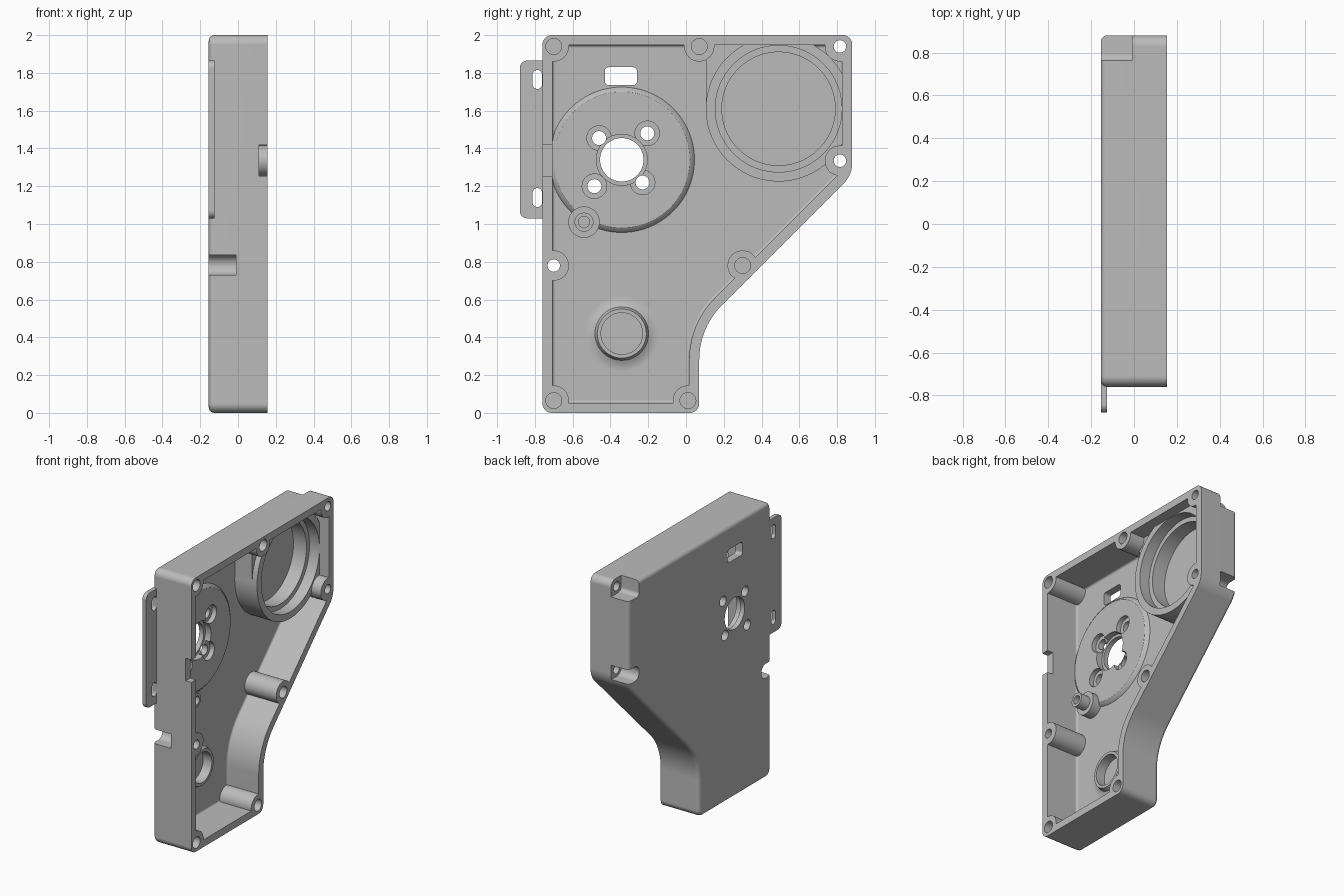
import bpy, bmesh, math
from mathutils import Vector

cube = bpy.data.objects.get("Cube")
if cube:
    bpy.data.objects.remove(cube, do_unlink=True)

grey = bpy.data.materials.new("plain_grey")
grey.use_nodes = True
grey.diffuse_color = (0.5, 0.5, 0.5, 1)
grey.node_tree.nodes["Principled BSDF"].inputs["Base Color"].default_value = (0.5, 0.5, 0.5, 1)


def make(name, bm):
    bmesh.ops.recalc_face_normals(bm, faces=bm.faces[:])
    mesh = bpy.data.meshes.new(name)
    bm.to_mesh(mesh)
    bm.free()
    obj = bpy.data.objects.new(name, mesh)
    bpy.context.collection.objects.link(obj)
    return obj


def rounded(corners, steps=10):
    """Outline in (y, z) with a radius at every corner."""
    out = []
    for i, (y, z, r) in enumerate(corners):
        p = Vector((y, z))
        a = (Vector(corners[i - 1][:2]) - p).normalized()
        b = (Vector(corners[(i + 1) % len(corners)][:2]) - p).normalized()
        half = a.angle(b) / 2
        centre = p + (a + b).normalized() * r / math.sin(half)
        s = (p + a * r / math.tan(half) - centre).normalized()
        e = (p + b * r / math.tan(half) - centre).normalized()
        out += [centre + s.slerp(e, k / steps).normalized() * r for k in range(steps + 1)]
    return out


def prism(name, outline, x0, x1, bevel=0):
    """Extrude an outline along x, rounding the edges at x0."""
    bm = bmesh.new()
    base = bm.faces.new([bm.verts.new((x0, p[0], p[1])) for p in outline])
    ext = bmesh.ops.extrude_face_region(bm, geom=[base], use_keep_orig=True)
    for v in ext["geom"]:
        if isinstance(v, bmesh.types.BMVert):
            v.co.x = x1
    bmesh.ops.recalc_face_normals(bm, faces=bm.faces[:])
    if bevel:
        edges = [e for e in bm.edges if all(abs(v.co.x - x0) < 1e-5 for v in e.verts)]
        bmesh.ops.bevel(bm, geom=edges, offset=bevel, segments=5, profile=0.5,
                        affect='EDGES', clamp_overlap=False)
    return make(name, bm)


def box(name, y0, y1, z0, z1, x0, x1, r=0.02):
    return prism(name, rounded([(y0, z0, r), (y1, z0, r), (y1, z1, r), (y0, z1, r)], 6), x0, x1)


def lathe(name, y, z, profile, n=48):
    """Solid of revolution along x from (x, radius) pairs."""
    bm = bmesh.new()
    turns = [2 * math.pi * k / n for k in range(n)]
    rings = [[bm.verts.new((x, y + r * math.cos(t), z + r * math.sin(t))) for t in turns]
             for x, r in profile]
    for lo, hi in zip(rings, rings[1:]):
        for k in range(n):
            bm.faces.new((lo[k], lo[(k + 1) % n], hi[(k + 1) % n], hi[k]))
    bm.faces.new(rings[0])
    bm.faces.new(rings[-1])
    return make(name, bm)


def cut(target, tool):
    """Subtract the tool from the target and discard it."""
    mod = target.modifiers.new("cut", 'BOOLEAN')
    mod.operation = 'DIFFERENCE'
    mod.solver = 'EXACT'
    mod.object = tool
    bpy.context.view_layer.update()
    dg = bpy.context.evaluated_depsgraph_get()
    mesh = bpy.data.meshes.new_from_object(target.evaluated_get(dg))
    target.modifiers.clear()
    target.data = mesh
    bpy.data.objects.remove(tool, do_unlink=True)


def finish(obj):
    obj.data.materials.clear()
    obj.data.materials.append(grey)
    bpy.ops.object.select_all(action='DESELECT')
    obj.select_set(True)
    bpy.context.view_layer.objects.active = obj
    bpy.ops.object.shade_smooth_by_angle(angle=math.radians(30))
    mod = obj.modifiers.new("flat_face_normals", 'WEIGHTED_NORMAL')
    mod.keep_sharp = True


BACK, RIM, FLOOR, PAD = -0.155, 0.155, -0.1, -0.075

# Outer shell and the hollow inside it
housing = prism("housing", rounded([
    (-0.76, 0, 0.05), (0.07, 0, 0.05), (0.07, 0.45, 0.41),
    (0.88, 1.26, 0.15), (0.88, 2, 0.05), (-0.76, 2, 0.05)]), BACK, RIM, 0.03)
hollow = prism("hollow", rounded([
    (-0.707, 0.053, 0.03), (0.017, 0.053, 0.03), (0.017, 0.472, 0.46),
    (0.827, 1.282, 0.1), (0.827, 1.947, 0.03), (-0.707, 1.947, 0.03)]), FLOOR, 0.25, 0.015)

# Screw bosses left standing in the hollow
blind = [(-0.70, 1.94), (0.07, 1.94), (0.30, 0.78), (0.01, 0.065), (-0.70, 0.065)]
through = [(0.815, 1.94), (0.815, 1.335), (-0.70, 0.78)]
for y, z in blind + through:
    cut(hollow, lathe("screw_boss", y, z, [(-0.2, 0.08), (0.3, 0.08)]))

# Motor pad, bearing cup, stepped stud and large bearing ring
cut(hollow, lathe("motor_pad", -0.34, 1.34,
                  [(-0.2, 0.385), (FLOOR, 0.385), (-0.085, 0.375), (PAD, 0.36)], 96))
cut(hollow, lathe("bearing_cup", -0.34, 0.42,
                  [(-0.2, 0.2), (FLOOR, 0.2), (-0.092, 0.165), (-0.08, 0.142), (-0.05, 0.13)]))
cut(hollow, lathe("stud", -0.54, 1.01,
                  [(-0.2, 0.083), (-0.03, 0.083), (-0.03, 0.05), (0.045, 0.05)]))
cut(hollow, lathe("bearing_ring", 0.49, 1.61, [(-0.2, 0.385), (0.08, 0.385)], 96))
cut(hollow, box("ring_corner", 0.106, 0.45, 1.61, 2.1, -0.2, 0.04, 0.005))
cut(housing, hollow)

# Stepped bore of the large ring, cup bore and stud hole
cut(housing, lathe("ring_bore", 0.49, 1.61,
                   [(-0.105, 0.3), (0.0, 0.3), (0.0, 0.335), (0.2, 0.335)], 96))
cut(housing, lathe("cup_bore", -0.34, 0.42, [(-0.12, 0.11), (0.1, 0.11)]))
cut(housing, lathe("stud_hole", -0.54, 1.01, [(-0.03, 0.03), (0.1, 0.03)], 32))

# Centre bore and four counterbored holes in the motor pad
cut(housing, lathe("centre_bore", -0.34, 1.34,
                   [(-0.3, 0.115), (-0.12, 0.115), (-0.12, 0.135), (0, 0.135)], 64))
for y, z in [(-0.46, 1.455), (-0.205, 1.48), (-0.485, 1.2), (-0.23, 1.22)]:
    cut(housing, lathe("pad_hole", y, z,
                       [(-0.3, 0.037), (-0.11, 0.037), (-0.11, 0.065), (0, 0.065)], 32))

# Screw holes, with open notches behind the through holes
for y, z in blind:
    cut(housing, lathe("screw_hole", y, z, [(0.0, 0.042), (0.3, 0.042)], 32))
for y, z in through:
    cut(housing, lathe("screw_hole", y, z, [(-0.1, 0.033), (0.3, 0.033)], 32))
cut(housing, box("corner_notch", 0.762, 1.1, 1.887, 2.2, -0.3, -0.01, 0.03))
cut(housing, box("side_notch", 0.762, 1.1, 1.282, 1.388, -0.3, -0.01, 0.05))
cut(housing, box("front_notch", -1.1, -0.647, 0.73, 0.835, -0.3, -0.01, 0.05))

# Cable window through the back and slot in the front rim
cut(housing, box("window", -0.43, -0.26, 1.735, 1.83, -0.3, 0))
cut(housing, box("rim_slot", -0.9, -0.68, 1.255, 1.42, 0.11, 0.3))
finish(housing)

# Mounting tab with two slots on the front edge
tab = prism("mounting_tab", rounded([
    (-0.88, 1.03, 0.04), (-0.735, 1.03, 0.002), (-0.735, 1.865, 0.002), (-0.88, 1.865, 0.04)]),
    BACK, -0.125)
for z in (1.14, 1.765):
    cut(tab, box("tab_slot", -0.812, -0.762, z - 0.05, z + 0.05, -0.3, 0, 0.024))
finish(tab)
